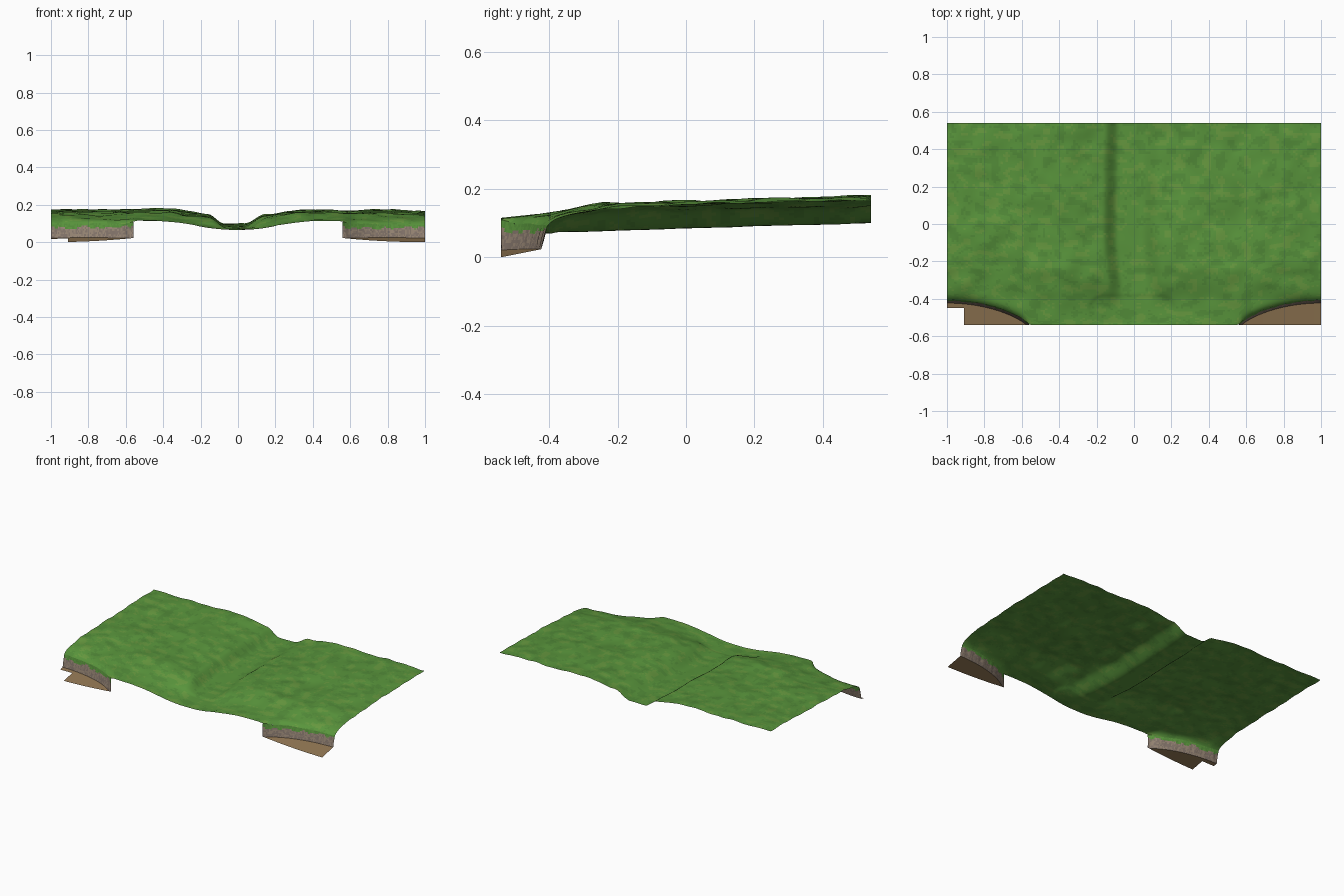
import bpy, math, random
from mathutils import noise, Vector

random.seed(4)
cube = bpy.data.objects.get("Cube")
if cube:
    bpy.data.objects.remove(cube, do_unlink=True)

FRONT, BACK = -0.54, 0.54
COLS = 160


def material(name, rgb):
    m = bpy.data.materials.new(name)
    m.use_nodes = True
    m.diffuse_color = (*rgb, 1)
    bsdf = m.node_tree.nodes["Principled BSDF"]
    bsdf.inputs["Base Color"].default_value = (*rgb, 1)
    bsdf.inputs["Roughness"].default_value = 0.9
    return m


GREENS = [material("grass_dark", (0.085, 0.26, 0.04)),
          material("grass_mid", (0.1, 0.3, 0.045)),
          material("grass_light", (0.135, 0.32, 0.05))]
ROCK = [material("rock", (0.22, 0.17, 0.14)), material("rock_pale", (0.3, 0.23, 0.17))]
SAND = [material("sand", (0.28, 0.18, 0.085))]


def smooth(a, b, v):
    t = min(max((v - a) / (b - a), 0), 1)
    return t * t * (3 - 2 * t)


def mix(a, b, t):
    return a + (b - a) * t


def ripple(x, y, scale):
    return noise.noise(Vector((x * scale, y * scale, 7.3)))


def along(points, y):
    """Linear interpolation through (y, value) pairs."""
    for (a, va), (b, vb) in zip(points, points[1:]):
        if y <= b:
            return mix(va, vb, max(0, (y - a) / (b - a)))
    return points[-1][1]


PLATEAU = [(-0.54, 0.113), (-0.4, 0.122), (-0.24, 0.152), (0.1, 0.16), (0.54, 0.172)]
FLOOR = [(-0.54, 0.07), (-0.38, 0.074), (0.54, 0.102)]
CENTRE = [(-0.54, 0.0), (-0.36, 0.0), (-0.1, -0.03), (0.2, -0.03), (0.54, -0.02)]


def cliff_line(x):
    """Front limit of the grass, cut back in a quarter oval at both corners."""
    u = min((1 - abs(x)) / 0.44, 1)
    return FRONT + 0.135 * (1 - u * u) ** 0.75


def height(x, y):
    d = x - along(CENTRE, y)
    side = abs(d)
    # valley banks: steep at left, softer at right, flaring out at the front
    top = 0.14 if d < 0 else 0.17
    bank = 0.72 * smooth(0.055, top, side) + 0.28 * smooth(0.08, 0.38, side)
    mouth = smooth(0.03, 0.42, side)
    rise = mix(mouth, bank, smooth(-0.46, -0.3, y))
    z = mix(along(FLOOR, y), along(PLATEAU, y), rise)
    rough = mix(0.25, 1, rise) * smooth(-0.7, -0.25, y)
    z += rough * (0.016 * ripple(x, y, 3.5) + 0.008 * ripple(x, y, 11))
    # shallow rounded hollow at the valley mouth
    gap = math.hypot(max(abs(x + 0.01) - 0.15, 0), y + 0.46)
    z -= 0.004 * (1 - smooth(0.07, 0.085, gap))
    # rounded lip above the cliffs
    if abs(x) > 0.53:
        z -= 0.022 * math.exp(-(y - cliff_line(x)) / 0.018) * smooth(0.53, 0.62, abs(x))
    return z


def beach(x, y):
    u = (1 - abs(x)) / 0.44
    return 0.2 * (y - FRONT) + 0.022 * u * u


def sheet(name, xs, rows, point, mats, pick):
    """Open grid surface; point(x, t) gives the position with t from 0 to 1."""
    verts = [point(x, r / rows) for x in xs for r in range(rows + 1)]
    n = rows + 1
    faces = [(i * n + r, (i + 1) * n + r, (i + 1) * n + r + 1, i * n + r + 1)
             for i in range(len(xs) - 1) for r in range(rows)]
    mesh = bpy.data.meshes.new(name)
    mesh.from_pydata(verts, [], faces)
    for m in mats:
        mesh.materials.append(m)
    for p in mesh.polygons:
        p.use_smooth = True
        p.material_index = pick(p.center)
    obj = bpy.data.objects.new(name, mesh)
    bpy.context.collection.objects.link(obj)
    return obj


# Grass field with the valley
def grass_point(x, t):
    y = mix(cliff_line(x), BACK, t ** 1.25)
    return (x, y, height(x, y))


def grass_tone(c):
    v = noise.noise(Vector((c.x * 14, c.y * 22, 1))) + random.uniform(-0.15, 0.15)
    return 0 if v < -0.25 else 2 if v > 0.28 else 1


xs = [-1 + 2 * i / COLS for i in range(COLS + 1)]
sheet("grass_field", xs, 88, grass_point, GREENS, grass_tone)


# Cliff faces and beaches at both front corners
def foot(x):
    return max(cliff_line(x) - 0.018, FRONT)


def cliff_point(x, t):
    e = cliff_line(x)
    y = mix(e, foot(x), t) + 0.004 * math.sin(t * math.pi) * ripple(x, 0, 40)
    return (x, max(y, FRONT), mix(height(x, e), beach(x, foot(x)), t))


def cliff_tone(c):
    if c.z > 0.078 + 0.02 * ripple(c.x, 0, 30):
        return 1 + random.randint(1, 2)
    return random.randint(0, 1)


def beach_sheet(name, columns, front):
    def point(x, t):
        y = mix(foot(x), front, t)
        return (x, y, beach(x, y))
    sheet(name, columns, 6, point, SAND, lambda c: 0)


def span(a, b, n):
    return [mix(a, b, i / n) for i in range(n + 1)]


for side, sign in (("right", -1), ("left", 1)):
    columns = span(min(sign, sign * 0.56), max(sign, sign * 0.56), 70)
    sheet(side + "_cliff", columns, 8, cliff_point, ROCK + GREENS[:2], cliff_tone)

beach_sheet("left_beach", span(0.56, 1, 40), FRONT)
beach_sheet("right_beach", span(-0.91, -0.56, 32), FRONT)
beach_sheet("right_beach_corner", span(-1, -0.91, 8), -0.45)
